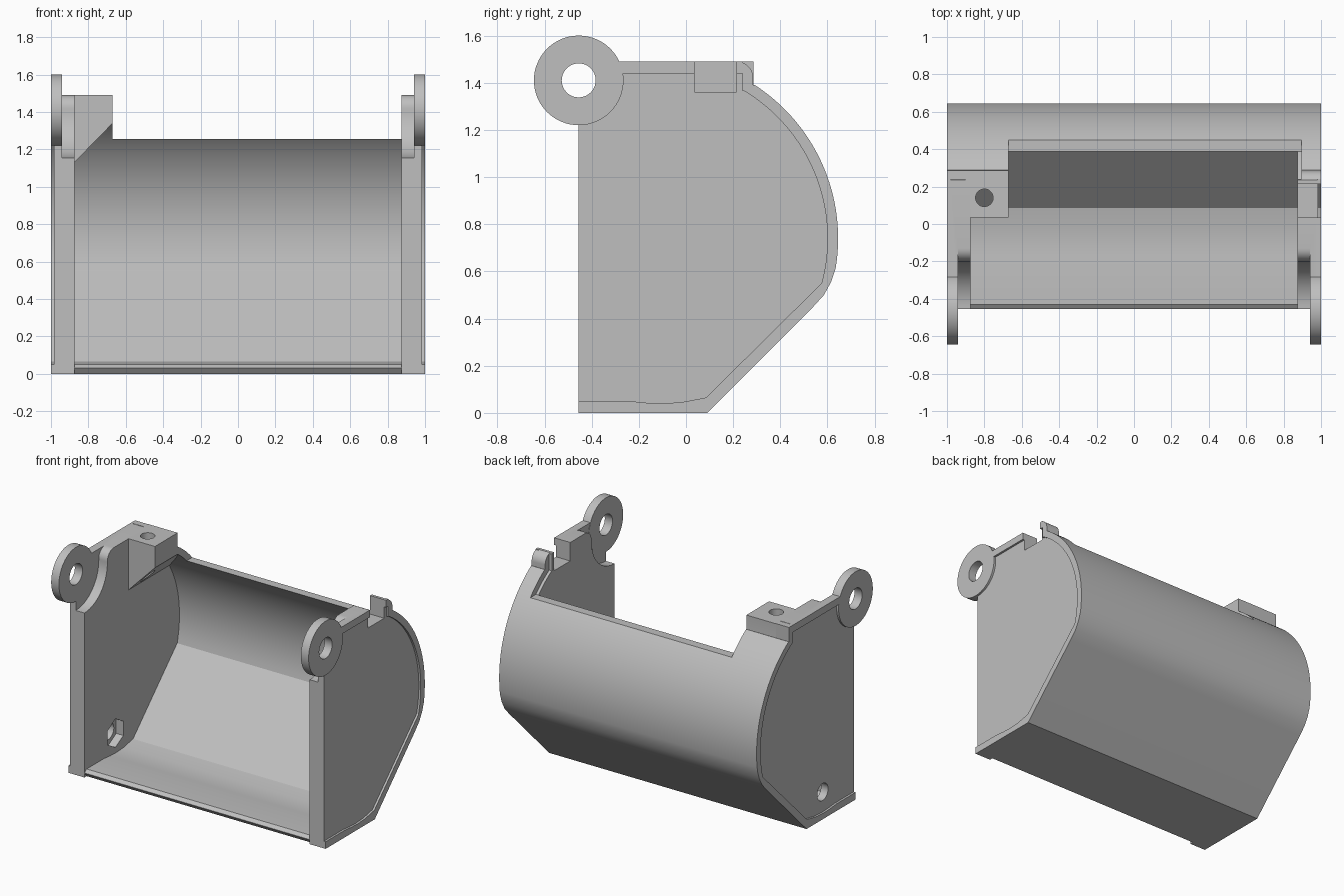
import bpy, bmesh, math
from mathutils import Vector

old = bpy.data.objects.get("Cube")
if old:
    bpy.data.objects.remove(old, do_unlink=True)

grey = bpy.data.materials.new("plain_grey")
grey.use_nodes = True
grey.diffuse_color = (0.52, 0.52, 0.52, 1)
grey.node_tree.nodes["Principled BSDF"].inputs["Base Color"].default_value = (0.52, 0.52, 0.52, 1)


def arc(center, radius, start, end, steps):
    """Points along a circular arc, angles in degrees."""
    angles = [math.radians(start + (end - start) * i / steps) for i in range(steps + 1)]
    return [(center[0] + radius * math.cos(a), center[1] + radius * math.sin(a)) for a in angles]


def circle(center, radius, steps=48):
    return arc(center, radius, 0, 360, steps)[:-1]


def prism(name, profile, lo, hi, axis="x"):
    """Extrude a closed 2D profile between lo and hi along an axis."""
    place = {"x": lambda u, v, w: (w, u, v),
             "y": lambda u, v, w: (u, w, v),
             "z": lambda u, v, w: (u, v, w)}[axis]
    bm = bmesh.new()
    face = bm.faces.new([bm.verts.new(place(u, v, lo)) for u, v in profile])
    side = bmesh.ops.extrude_face_region(bm, geom=[face])["geom"]
    moved = [g for g in side if isinstance(g, bmesh.types.BMVert)]
    bmesh.ops.translate(bm, verts=moved, vec=Vector(place(0, 0, hi - lo)))
    bmesh.ops.recalc_face_normals(bm, faces=bm.faces)
    mesh = bpy.data.meshes.new(name)
    bm.to_mesh(mesh)
    bm.free()
    mesh.materials.append(grey)
    obj = bpy.data.objects.new(name, mesh)
    bpy.context.collection.objects.link(obj)
    return obj


def box(name, x, y, z):
    return prism(name, [(y[0], z[0]), (y[1], z[0]), (y[1], z[1]), (y[0], z[1])], *sorted(x))


def apply_cut(obj, cutter, operation="DIFFERENCE"):
    """Run a boolean, keep the result and drop the cutter."""
    mod = obj.modifiers.new("cut", "BOOLEAN")
    mod.operation, mod.solver, mod.object = operation, "EXACT", cutter
    bpy.context.view_layer.update()
    result = bpy.data.meshes.new_from_object(obj.evaluated_get(bpy.context.evaluated_depsgraph_get()))
    obj.modifiers.clear()
    obj.data = result
    bpy.data.objects.remove(cutter, do_unlink=True)


# Shared side profile (y, z)
FRONT = -0.455
HUB = (-0.13, 0.74)
EYE = (FRONT, 1.41)
outer = ([(FRONT, 0), (0.09, 0), (0.536, 0.446), (0.585, 0.5), (0.615, 0.555)]
         + arc(HUB, 0.775, -9.4, 57.2, 32))
inner = ([(FRONT, 0.05), (-0.24, 0.05), (-0.17, 0.043), (-0.1, 0.04), (-0.02, 0.045), (0.085, 0.065)]
         + arc(HUB, 0.73, -15.1, 59.6, 32))

# Curved trough shell with open top and bevelled front lip
shell = prism("trough_shell", outer + inner[::-1], -1, 1)
apply_cut(shell, box("cutter", (-0.67, 0.895), (0, 0.8), (1.255, 1.7)))
apply_cut(shell, prism("cutter", [(-0.43, -0.02), (-0.43, 0), (FRONT, 0.03), (-0.6, 0.03), (-0.6, -0.02)],
                       -0.875, 0.875))
apply_cut(shell, prism("cutter", [(FRONT, 0.032), (-0.43, 0.05), (-0.43, 0.08), (-0.6, 0.08), (-0.6, 0.032)],
                       -0.875, 0.875))

# Relief around each eye on the inner face of the end plates
relief = (arc(EYE, 0.255, -90, 0, 20)
          + arc((-0.13, 1.42), 0.07, 180, 90, 8) + [(-0.13, 1.7), (-0.8, 1.7), (-0.8, 1.155)])

for s, side in ((1, "left"), (-1, "right")):
    def span(a, b):
        return sorted((s * a, s * b))

    # End plate, recessed inside the shell rim
    plate = prism(side + "_end_plate", inner + [(0.24, 1.485), (0.235, 1.49), (FRONT, 1.49)],
                  *span(0.875, 0.985))
    apply_cut(plate, prism("cutter", relief, *span(0.8, 0.942)))
    apply_cut(plate, prism("cutter", circle(EYE, 0.072), *span(0.8, 1.1)))

    # Mounting eye
    eye = prism(side + "_mounting_eye", circle(EYE, 0.19, 64), *span(0.94, 1))
    apply_cut(eye, prism("cutter", circle(EYE, 0.072), *span(0.8, 1.1)))

    # Raised strip along the top edge
    flange = box(side + "_top_strip", span(0.98, 1), (-0.285, 0.24), (1.44, 1.49))

    if s > 0:
        # Rounded rear tab and the slot in front of it
        prism("left_rear_tab", [(0.239, 1.365), (0.285, 1.365)]
              + arc((0.215, 1.42), 0.07, 0, 70, 10), 0.895, 1)
        for part in (plate, flange):
            apply_cut(part, box("cutter", (0.8, 1.1), (0.035, 0.215), (1.36, 1.7)))
    else:
        # Round bolt hole with a hexagonal nut pocket inside
        bolt = (-0.11, 0.18)
        apply_cut(plate, prism("cutter", circle(bolt, 0.06, 32), -1.1, -0.8))
        apply_cut(plate, prism("cutter", arc(bolt, 0.1, 30, 330, 5), -0.93, -0.8))
        box("right_rear_post", (-1, -0.88), (0.239, 0.285), (1.365, 1.49))

# Screw block with sloped underside, trimmed to the shell
block = prism("screw_block", [(-0.67, 1.49), (-0.67, 1.34), (-0.875, 1.13), (-0.9, 1.13), (-0.9, 1.49)],
              0.035, 0.6, "y")
apply_cut(block, prism("trim", [(0, 1)] + arc(HUB, 0.75, 20, 56, 16) + [(0.287, 1.38), (0.287, 1.6), (0, 1.6)],
                       -1.1, -0.5), "INTERSECT")
apply_cut(block, prism("cutter", circle((-0.8, 0.14), 0.047, 32), 1, 1.7, "z"))

# Smooth the curved faces, keep the corners sharp
bpy.ops.object.select_all(action="DESELECT")
for obj in bpy.context.collection.objects:
    if obj.type == "MESH" and obj.data.materials and obj.data.materials[0] == grey:
        obj.select_set(True)
        bpy.context.view_layer.objects.active = obj
bpy.ops.object.shade_smooth_by_angle(angle=math.radians(30))
